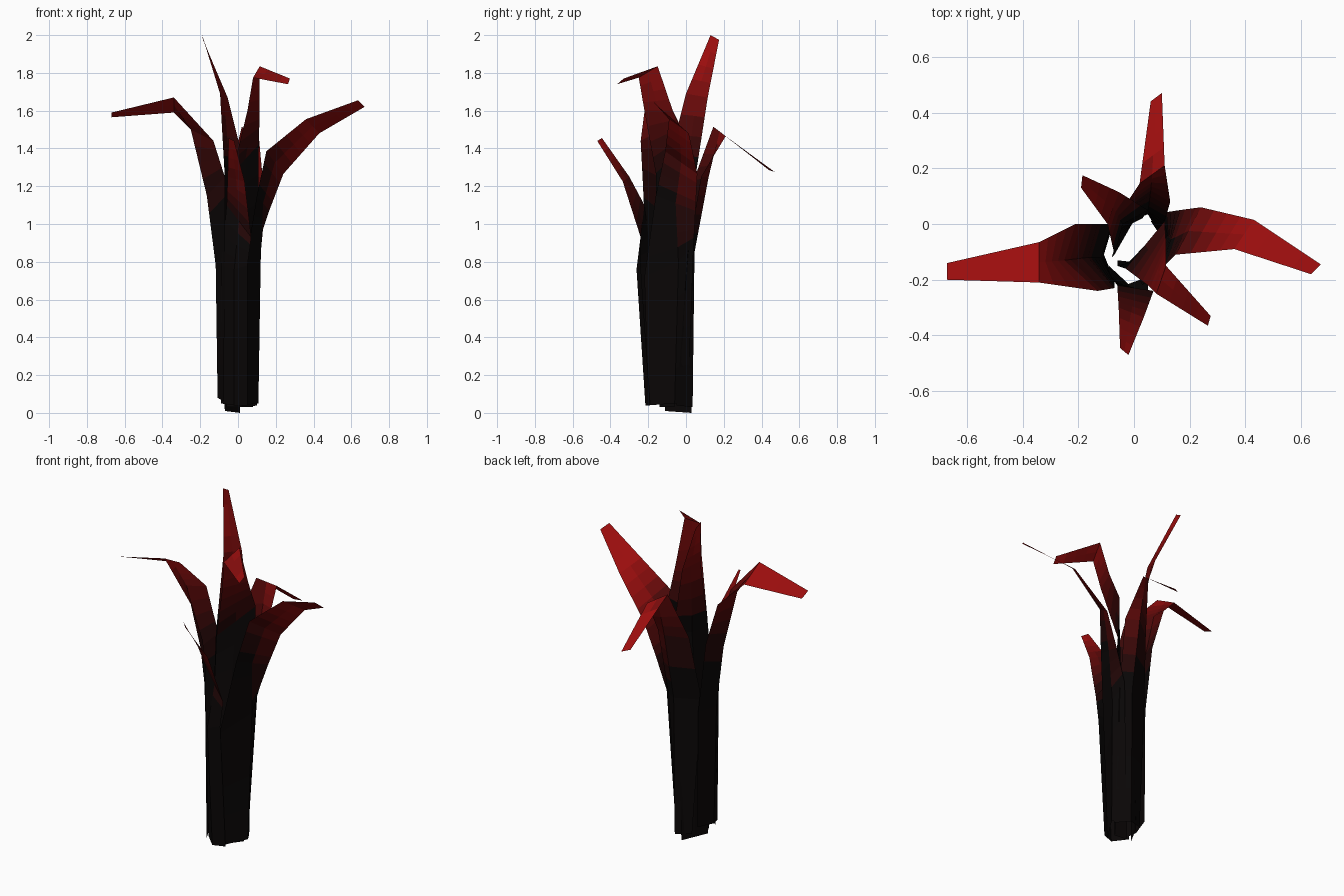
import bpy
from mathutils import Vector

# Shades from dark stem to red tip
SHADES = 10
shades = []
for i in range(SHADES):
    f = (i / (SHADES - 1)) ** 1.4
    m = bpy.data.materials.new("leaf_shade_%d" % i)
    m.diffuse_color = (0.003 + 0.32 * f, 0.002 + 0.002 * f, 0.002 + 0.002 * f, 1)
    shades.append(m)

CENTRE = Vector((0, -0.09))
STEPS = 4


def leaf(name, rows):
    """Folded strip. A row is edge, edge and, where it is folded, the keel point."""
    lines = []
    for r in rows:
        a, b = Vector(r[:3]), Vector(r[3:6])
        lines.append([a, Vector(r[6:9]) if len(r) > 6 else (a + b) / 2, b])
    # split each segment so the colour can fade along the blade
    fine = [lines[0]]
    for p, q in zip(lines, lines[1:]):
        for k in range(1, STEPS + 1):
            fine.append([p[j].lerp(q[j], k / STEPS) for j in range(3)])
    verts = [v for line in fine for v in line]
    faces = [(3 * i + j, 3 * i + j + 1, 3 * i + j + 4, 3 * i + j + 3)
             for i in range(len(fine) - 1) for j in (0, 1)]
    me = bpy.data.meshes.new(name)
    me.from_pydata(verts, [], faces)
    for m in shades:
        me.materials.append(m)
    for p in me.polygons:
        out = (p.center.to_2d() - CENTRE).length
        fade = max((out - 0.12) / 0.25, (p.center.z - 1.3) / 0.6)
        fade = min(1, max(0, fade)) * min(1, max(0, (p.center.z - 0.75) / 0.4))
        p.material_index = round((SHADES - 1) * fade)
    bpy.context.collection.objects.link(bpy.data.objects.new(name, me))


# Outer leaves: folded around the stem with the keel outward, then arching away
leaf("left_leaf", [
    (-.075, 0, .09, -.075, -.19, .06, -.108, -.11, .08),
    (-.08, 0, .78, -.07, -.21, .82, -.118, -.12, .78),
    (-.13, 0, 1.2, -.07, -.23, 1.25, -.165, -.12, 1.15),
    (-.21, 0, 1.46, -.13, -.24, 1.44, -.25, -.13, 1.5),
    (-.34, -.065, 1.59, -.34, -.21, 1.67),
    (-.67, -.14, 1.565, -.67, -.20, 1.59)])
leaf("right_leaf", [
    (.02, -.20, .04, .06, .01, .05, .108, -.06, .05),
    (.03, -.22, .72, .10, .04, .88, .12, -.04, .80),
    (.10, -.16, 1.15, .165, .05, 1.07),
    (.15, -.11, 1.385, .24, .06, 1.265),
    (.36, -.09, 1.555, .43, .015, 1.48),
    (.635, -.18, 1.655, .67, -.145, 1.62)])
leaf("back_leaf", [
    (.10, -.05, .04, -.04, .0, .04, .05, .035, .03),
    (.11, .01, .85, -.09, -.02, .85, .05, .045, .85),
    (.13, .08, 1.25, -.05, .04, 1.23, .06, .12, 1.25),
    (.11, .21, 1.465, .02, .145, 1.515),
    (.10, .47, 1.275, .06, .44, 1.285)])
leaf("front_leaf", [
    (-.09, -.15, .05, .05, -.19, .04, -.02, -.215, .04),
    (-.09, -.18, .78, .05, -.24, .78, -.02, -.262, .76),
    (-.06, -.22, 1.1, .07, -.24, .93),
    (-.055, -.30, 1.25, .035, -.335, 1.225),
    (-.05, -.445, 1.455, -.02, -.47, 1.44)])

# Inner leaves
leaf("tall_inner_leaf", [
    (.01, .03, .0, -.07, -.11, .01),
    (.03, .02, .8, -.08, -.12, .8, -.05, -.02, .8),
    (.05, .05, 1.25, -.07, -.11, 1.25, -.04, 0, 1.25),
    (-.055, .115, 1.67, -.095, 0, 1.69),
    (-.185, .175, 1.975, -.19, .13, 2.0)])
leaf("hooked_inner_leaf", [
    (-.06, -.13, .03, .08, -.06, .03, .02, -.14, .03),
    (-.06, -.15, .8, .105, -.02, .8, .04, -.14, .8),
    (-.03, -.16, 1.27, .11, .01, 1.42),
    (.05, -.22, 1.6, .115, -.07, 1.6),
    (.08, -.25, 1.775, .115, -.15, 1.835),
    (.265, -.365, 1.74, .275, -.33, 1.77)])
